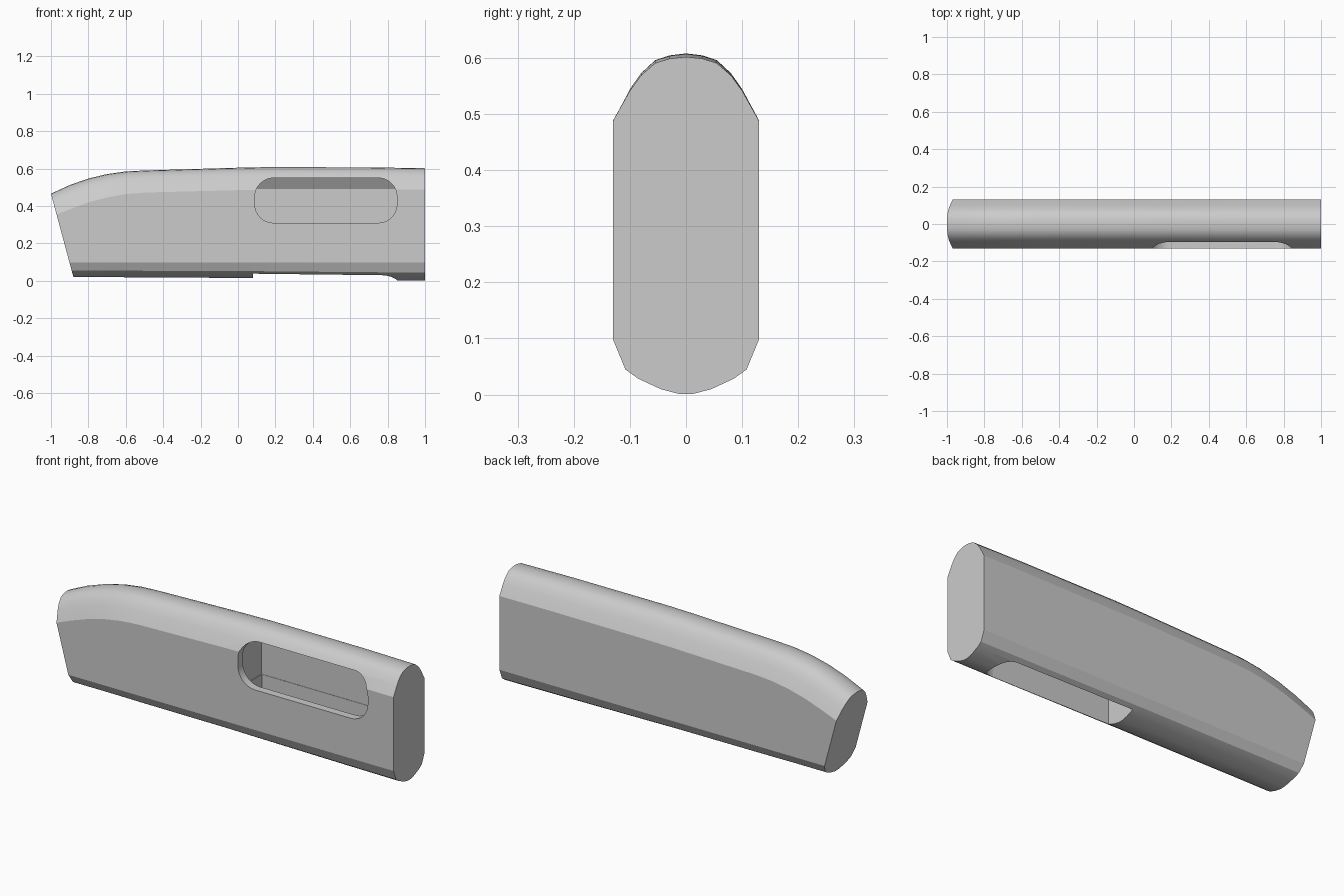
import bpy, bmesh
from math import sin, cos, pi

if "Cube" in bpy.data.objects:
    bpy.data.objects.remove(bpy.data.objects["Cube"])


def make_object(name, bm):
    bmesh.ops.recalc_face_normals(bm, faces=bm.faces)
    me = bpy.data.meshes.new(name)
    bm.to_mesh(me)
    bm.free()
    ob = bpy.data.objects.new(name, me)
    bpy.context.collection.objects.link(ob)
    return ob


def loft(name, rings, creases=()):
    bm = bmesh.new()
    rows = [[bm.verts.new(p) for p in r] for r in rings]
    n = len(rows[0])
    for a, b in zip(rows, rows[1:]):
        for i in range(n):
            bm.faces.new((a[i], a[(i + 1) % n], b[(i + 1) % n], b[i]))
        for i in creases:
            bm.edges.get((a[i], b[i])).smooth = False
    bm.faces.new(rows[0])
    bm.faces.new(rows[-1])
    for f in bm.faces:
        f.smooth = True
    return make_object(name, bm)


def arc(cx, cy, r, a0, a1, n=8):
    return [(cx + r * cos(a0 + (a1 - a0) * i / n),
             cy + r * sin(a0 + (a1 - a0) * i / n)) for i in range(n + 1)]


# Handle body: x, slant of the section, top height, side crease height, bottom
stations = [(-1, 1, .466, .355, .02), (-.9, .8, .512, .392, .02),
            (-.8, .55, .547, .424, .02), (-.7, .3, .571, .448, .02),
            (-.6, .1, .585, .464, .019), (-.5, 0, .59, .472, .018),
            (0, 0, .605, .485, .016), (.15, 0, .608, .487, .013),
            (.7, 0, .607, .489, .004), (1, 0, .602, .488, .001)]
upper = [(.03, .97), (.055, .9), (.08, .71), (.1, .47), (.13, 0)]
lower = [(.13, 1), (.108, .45), (.085, .28), (.045, .09), (.012, 0)]
rings = []
for x, slant, top, crease, bottom in stations:
    half = [(y, crease + f * (top - crease)) for y, f in upper]
    half += [(y, bottom + f * (.098 - bottom)) for y, f in lower]
    ring = [(0, top)] + half + [(-y, z) for y, z in reversed(half)]
    rings.append([(x + .12 * slant * (top - z) / (top - bottom), y, z) for y, z in ring])
body = loft("handle_body", rings, creases=(5, 6, 15, 16))

# Long rounded window in the front
q = pi / 2
window = [p for cx, cz, a in ((.75, .45, 0), (.19, .45, q), (.19, .41, 2 * q), (.75, .41, 3 * q))
          for p in arc(cx, cz, .1, a, a + q)]
window_cutter = loft("window_cutter", [[(x, y, z) for x, z in window] for y in (-.3, -.03)])

# Groove in the underside, square at one end and round at the other
groove = [(.08, -.086)] + arc(.766, 0, .086, -q, q, 16) + [(.08, .086)]
groove_cutter = loft("groove_cutter", [[(x, y, z) for x, y in groove] for z in (-.1, .32)])

# Inner chamber that joins window and groove
chamber = [(-.088, .28), (.088, .28), (.088, .49), (.045, .56), (-.045, .56), (-.088, .49)]
chamber_cutter = loft("chamber_cutter", [[(x, y, z) for y, z in chamber] for x in (.075, .875)])

bpy.context.view_layer.objects.active = body
for cutter in (groove_cutter, chamber_cutter, window_cutter):
    cutter.hide_render = True
    mod = body.modifiers.new(cutter.name, 'BOOLEAN')
    mod.operation = 'DIFFERENCE'
    mod.solver = 'EXACT'
    mod.object = cutter
    bpy.ops.object.modifier_apply(modifier=mod.name)
    bpy.data.objects.remove(cutter)

bpy.ops.object.select_all(action='DESELECT')
body.select_set(True)
bpy.ops.object.shade_smooth_by_angle(angle=.54, keep_sharp_edges=True)
